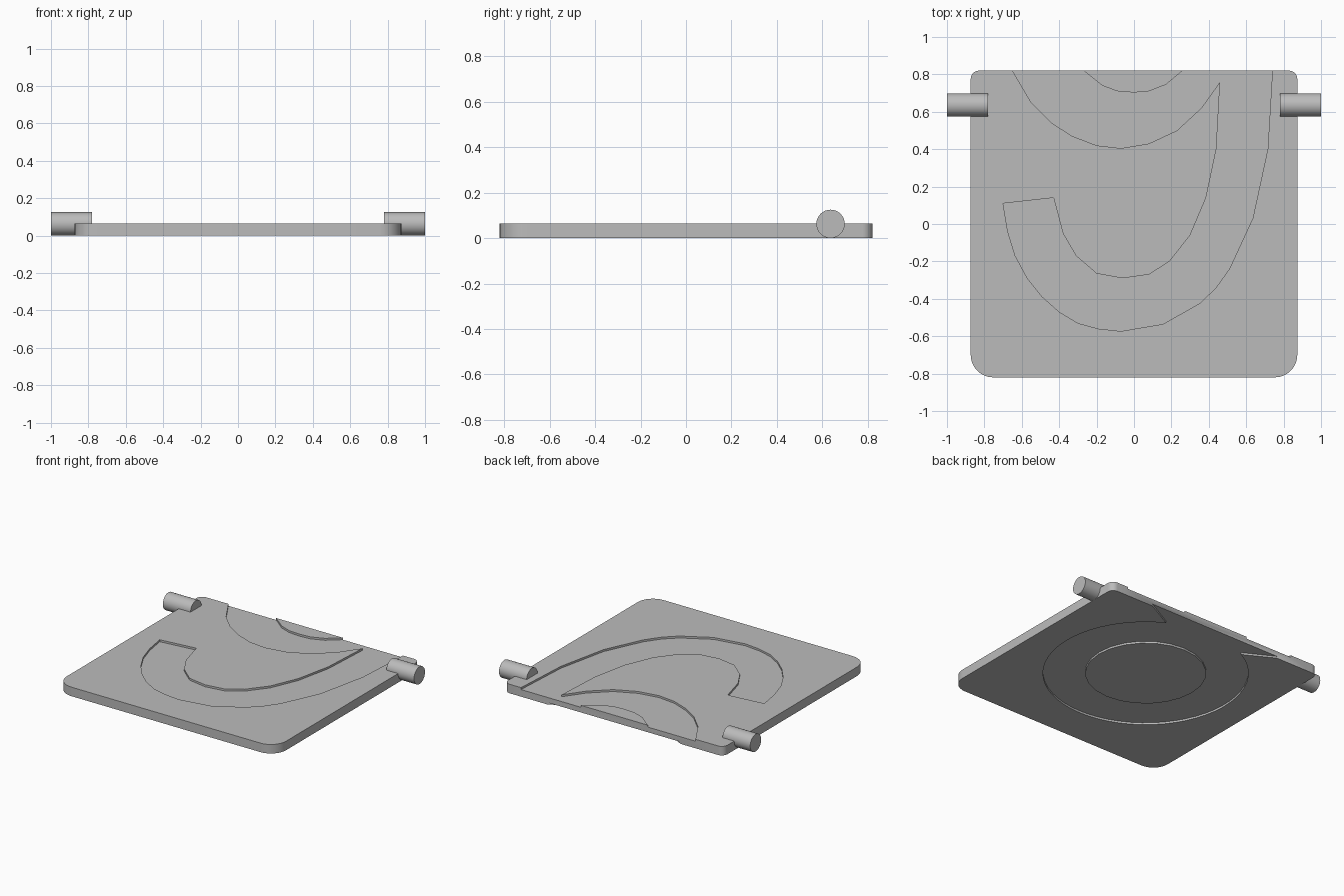
import bpy
from math import sin, cos, pi, radians

if "Cube" in bpy.data.objects:
    bpy.data.objects.remove(bpy.data.objects["Cube"], do_unlink=True)

HALF_X, HALF_Y, THICK, DEPTH = 0.873, 0.82, 0.065, 0.014
BEYOND = 0.9  # cutters run out past the back edge

grey = bpy.data.materials.new("plain_grey")
grey.use_nodes = True
colour = (0.5, 0.5, 0.5, 1)
grey.diffuse_color = colour
grey.node_tree.nodes["Principled BSDF"].inputs["Base Color"].default_value = colour


def arc(cx, cy, radius, start, end, steps):
    """Points along an arc, angles in degrees."""
    angles = [radians(start + (end - start) * i / steps) for i in range(steps + 1)]
    return [(cx + radius * cos(a), cy + radius * sin(a)) for a in angles]


def prism(name, outline, low, high):
    """Extrude a closed outline between two heights."""
    area = sum(a[0] * b[1] - b[0] * a[1]
               for a, b in zip(outline, outline[1:] + outline[:1]))
    if area < 0:
        outline = outline[::-1]
    n = len(outline)
    verts = [(x, y, z) for z in (low, high) for x, y in outline]
    faces = [list(range(n))[::-1], list(range(n, 2 * n))]
    faces += [(i, (i + 1) % n, n + (i + 1) % n, n + i) for i in range(n)]
    mesh = bpy.data.meshes.new(name)
    mesh.from_pydata(verts, [], faces)
    mesh.materials.append(grey)
    obj = bpy.data.objects.new(name, mesh)
    bpy.context.collection.objects.link(obj)
    return obj


def activate(obj):
    bpy.ops.object.select_all(action="DESELECT")
    obj.select_set(True)
    bpy.context.view_layer.objects.active = obj


def carve(target, cutter):
    """Subtract the cutter, then discard it."""
    cutter.hide_render = True
    mod = target.modifiers.new("carve", "BOOLEAN")
    mod.operation = "DIFFERENCE"
    mod.solver = "EXACT"
    mod.object = cutter
    activate(target)
    bpy.ops.object.modifier_apply(modifier=mod.name)
    bpy.data.objects.remove(cutter, do_unlink=True)


# Plate with wide front corners and tight back corners
outline = []
for sx, sy, radius, start in ((1, -1, 0.12, -90), (1, 1, 0.045, 0),
                              (-1, 1, 0.045, 90), (-1, -1, 0.12, 180)):
    outline += arc(sx * (HALF_X - radius), sy * (HALF_Y - radius),
                   radius, start, start + 90, 8)
plate = prism("plate", outline, 0, THICK)

# Sweeping hooked recess on the upper face
hook_inner = [(-.7, .11), (-.43, .14), (-.38, -.05), (-.31, -.17), (-.2, -.265),
              (-.06, -.29), (.08, -.27), (.19, -.2), (.3, -.06), (.385, .14),
              (.44, .4), (.46, .76)]
middle_curve = [(.36, .62), (.23, .5), (.08, .43), (-.07, .405), (-.2, .42),
                (-.33, .47), (-.44, .54), (-.55, .65), (-.65, .82), (-.65, BEYOND)]
back_curve = [(-.27, BEYOND), (-.27, .82), (-.17, .74), (-.09, .71), (0, .703),
              (.08, .71), (.17, .745), (.26, .82), (.26, BEYOND)]
hook_outer = [(.74, BEYOND), (.74, .82), (.715, .4), (.635, .03), (.51, -.24),
              (.435, -.345), (.35, -.425), (.155, -.535), (-.07, -.573),
              (-.19, -.56), (-.3, -.53), (-.4, -.47), (-.49, -.39),
              (-.57, -.29), (-.635, -.17), (-.675, -.04)]
carve(plate, prism("hook_cutter", hook_inner + middle_curve + back_curve + hook_outer,
                   THICK - DEPTH, THICK + 0.1))

# Round recess underneath, flaring out through the back edge
ring_y = 0.118
ring = arc(0, ring_y, 0.67, 61.5, -241.5, 48)
ring += [(-.53, HALF_Y), (-.53, BEYOND), (.53, BEYOND), (.53, HALF_Y)]
carve(plate, prism("ring_cutter", ring, -0.1, DEPTH))

# Raised disc inside the round recess
prism("underside_disc", arc(0, ring_y, 0.395, 0, 345, 23), 0, DEPTH + 0.004)

# Hinge pegs on both sides
for side, name in ((1, "left_hinge_peg"), (-1, "right_hinge_peg")):
    bpy.ops.mesh.primitive_cylinder_add(vertices=32, radius=0.0625, depth=0.22,
                                        location=(side * 0.89, 0.636, 0.0625),
                                        rotation=(0, pi / 2, 0))
    peg = bpy.context.object
    peg.name = name
    peg.data.materials.append(grey)
    bpy.ops.object.shade_smooth_by_angle()

activate(plate)
bpy.ops.object.shade_smooth_by_angle()
